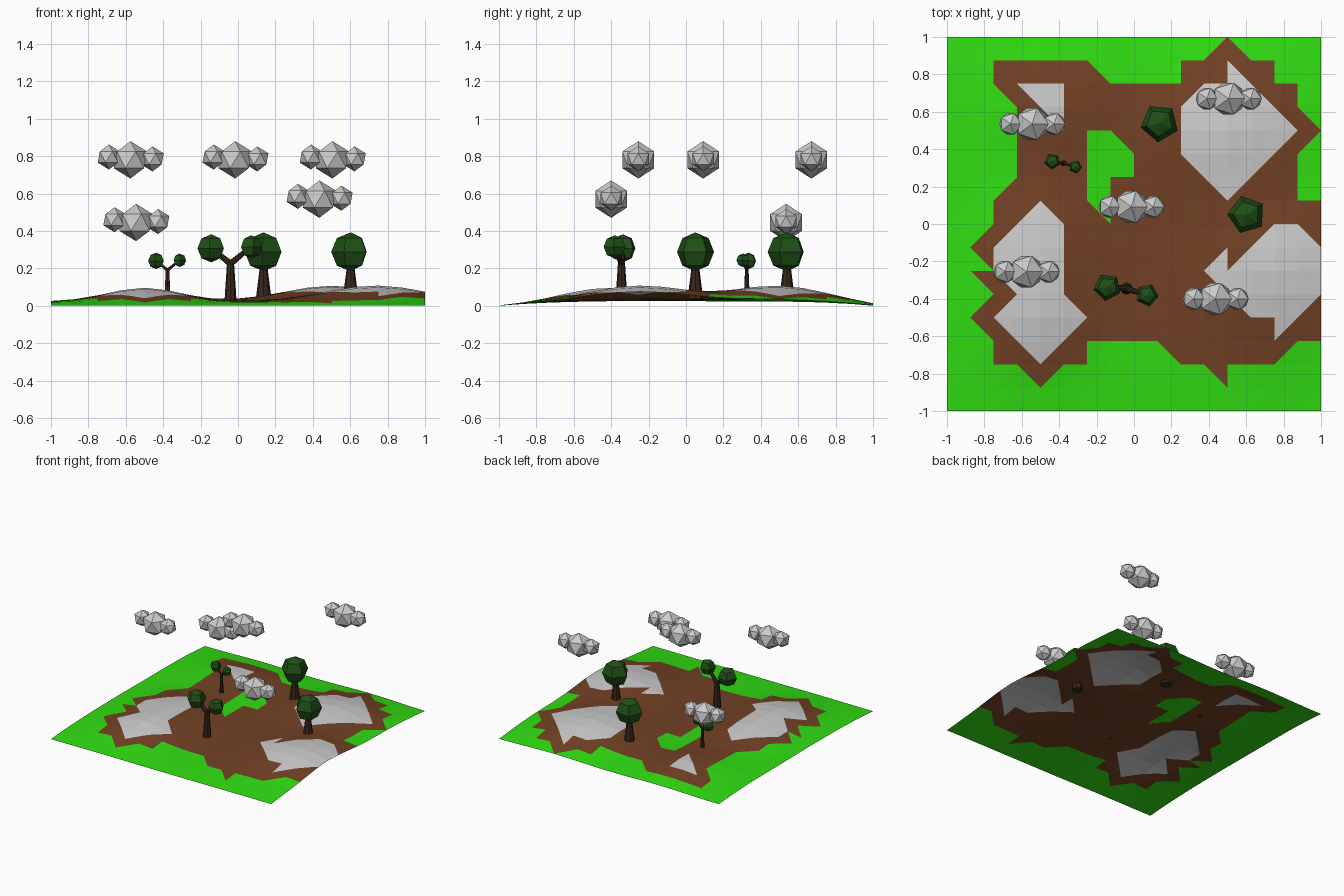
import bpy, bmesh, math
from mathutils import Vector

if "Cube" in bpy.data.objects:
    bpy.data.objects.remove(bpy.data.objects["Cube"])


def material(name, rgb):
    m = bpy.data.materials.new(name)
    m.diffuse_color = (*rgb, 1)
    m.use_nodes = True
    m.node_tree.nodes["Principled BSDF"].inputs["Base Color"].default_value = m.diffuse_color
    return m


GRASS = material("grass", (0.03, 0.72, 0.006))
SOIL = material("soil", (0.17, 0.053, 0.018))
LEAF = material("leaf", (0.014, 0.08, 0.008))
BARK = material("bark", (0.04, 0.02, 0.012))


def finish(bm, name, mats):
    me = bpy.data.meshes.new(name)
    bm.to_mesh(me)
    bm.free()
    for m in mats:
        me.materials.append(m)
    ob = bpy.data.objects.new(name, me)
    bpy.context.collection.objects.link(ob)
    return ob


# Terrain colour patches, outlines in grid cells of 1/8 unit
soil = [(-6, 7), (-2, 7), (-1, 6), (2, 6), (2, 7), (3, 7), (4, 8), (5, 7), (6, 7), (6, 6),
        (7, 6), (7, 5), (8, 4), (7, 3), (7, 1), (8, 1), (8, -5), (7, -5), (6, -6), (4, -6),
        (4, -7), (3, -6), (2, -6), (1, -5), (-2, -5), (-2, -6), (-3, -6), (-4, -7), (-5, -6),
        (-6, -6), (-6, -5), (-7, -4), (-6, -3), (-7, -2), (-6, -2), (-7, -1), (-6, 0),
        (-6, 1), (-5, 2), (-5, 5), (-6, 6)]
glade = [(-2, 4), (-1, 4), (0, 3), (0, 2), (-1, 2), (-1, 0), (-2, 1)]
rocks = [
    [(2, 5), (3, 6), (4, 6), (4, 7), (7, 4), (4, 1), (2, 3)],
    [(3, -2), (4, -1), (4, -2), (6, 0), (7, 0), (8, -1), (8, -3), (6, -5), (6, -4), (5, -4)],
    [(-4, 1), (-3, 0), (-3, -3), (-2, -4), (-4, -6), (-6, -4), (-5, -3), (-6, -2), (-6, -1)],
    [(-5, 6), (-3, 6), (-3, 4)],
]


def inside(p, poly):
    hit = False
    for (x1, y1), (x2, y2) in zip(poly, poly[1:] + poly[:1]):
        if (y1 > p.y) != (y2 > p.y) and p.x < (x2 - x1) * (p.y - y1) / (y2 - y1) + x1:
            hit = not hit
    return hit


# Terrain hills: x, y, height, spread
HILLS = [(0.5, 0.5, 0.085, 0.26), (0.74, -0.25, 0.085, 0.27), (-0.5, -0.12, 0.058, 0.21),
         (-0.5, -0.5, 0.058, 0.19), (-0.45, 0.62, 0.045, 0.22)]


def height(x, y):
    return 0.022 * (1 - y ** 4) + sum(
        h * math.exp(-((x - a) ** 2 + (y - b) ** 2) / (2 * s * s)) for a, b, h, s in HILLS)


bm = bmesh.new()
bmesh.ops.create_grid(bm, x_segments=16, y_segments=16, size=1)
for v in bm.verts:
    v.co.z = height(v.co.x, v.co.y)
low = min(v.co.z for v in bm.verts)
for v in bm.verts:
    v.co.z -= low
bmesh.ops.poke(bm, faces=bm.faces[:])
for f in bm.faces:
    c = f.calc_center_median() * 8
    if any(inside(c, r) for r in rocks):
        f.material_index = 2
    elif inside(c, soil) and not inside(c, glade):
        f.material_index = 1
finish(bm, "terrain", [GRASS, SOIL, None])


# Clouds: one big puff with a small one on each side
def cloud(i, x, y, z):
    bm = bmesh.new()
    for dx, dz, r in ((0, 0, 0.1), (-0.115, 0.015, 0.067), (0.118, 0.005, 0.067)):
        puff = bmesh.ops.create_icosphere(bm, subdivisions=1, radius=r)["verts"]
        bmesh.ops.translate(bm, verts=puff, vec=(dx, 0, dz))
    finish(bm, f"cloud_{i}", []).location = (x, y, z)


for i, p in enumerate([(-0.545, 0.535, 0.445), (-0.575, -0.255, 0.78), (-0.015, 0.092, 0.78),
                       (0.505, 0.67, 0.78), (0.435, -0.4, 0.57)]):
    cloud(i + 1, *p)


# Tree parts: tapered limbs and five-sided crowns
def limb(bm, a, b, r1, r2):
    a, b = Vector(a), Vector(b)
    d = b - a
    vs = bmesh.ops.create_cone(bm, cap_ends=True, segments=8, radius1=r1, radius2=r2,
                               depth=d.length)["verts"]
    bmesh.ops.rotate(bm, verts=vs, matrix=d.to_track_quat('Z', 'Y').to_matrix())
    bmesh.ops.translate(bm, verts=vs, vec=(a + b) / 2)


def crown(name, pos, r, turn):
    bm = bmesh.new()
    bmesh.ops.create_uvsphere(bm, u_segments=5, v_segments=4, radius=r)
    ob = finish(bm, name, [LEAF])
    ob.location = pos
    ob.rotation_euler.z = math.radians(turn)


# Single-crown trees
for i, (x, y, turn) in enumerate([(0.137, 0.54, 103), (0.602, 0.05, 88)]):
    bm = bmesh.new()
    limb(bm, (x, y, 0.035), (x, y, 0.21), 0.042, 0.02)
    finish(bm, f"trunk_{i + 1}", [BARK])
    crown(f"crown_{i + 1}", (x, y, 0.288), 0.104, turn)


# Forked trees: trunk, two branches, two crowns
def forked_tree(name, base, top, r, crowns):
    bm = bmesh.new()
    limb(bm, base, top, r, r * 0.6)
    for pos, _ in crowns:
        limb(bm, top, pos, r * 0.55, r * 0.35)
    finish(bm, name + "_trunk", [BARK])
    for i, (pos, size) in enumerate(crowns):
        crown(f"{name}_crown_{i + 1}", pos, size, 100 + 20 * i)


forked_tree("large_forked_tree", (-0.04, -0.345, 0.03), (-0.04, -0.345, 0.225), 0.032,
            [((-0.143, -0.337, 0.307), 0.075), ((0.07, -0.38, 0.315), 0.062)])
forked_tree("small_forked_tree", (-0.377, 0.325, 0.04), (-0.377, 0.325, 0.19), 0.016,
            [((-0.437, 0.335, 0.24), 0.044), ((-0.313, 0.305, 0.243), 0.036)])
